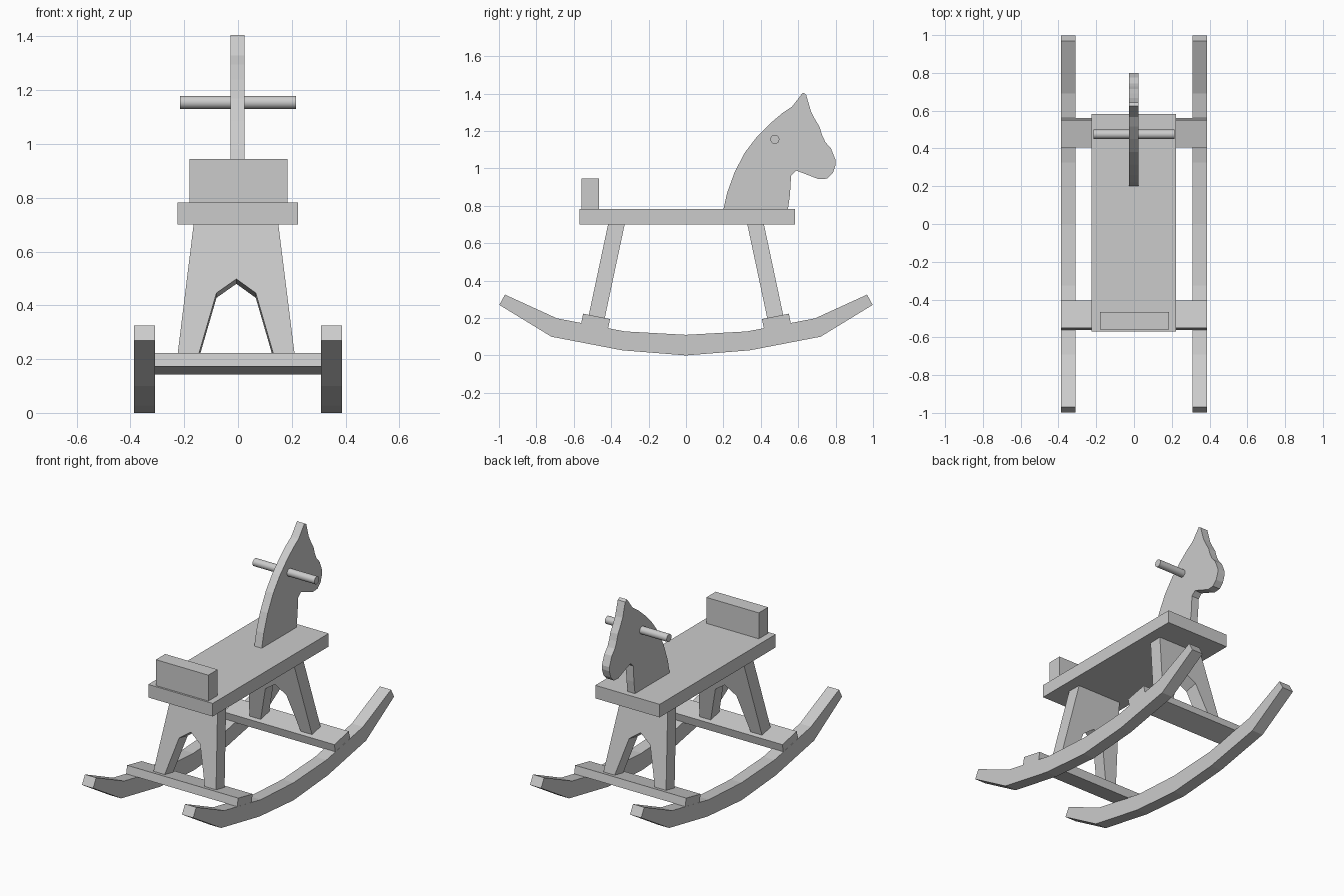
import bpy, bmesh, math
from mathutils import Vector

if "Cube" in bpy.data.objects:
    bpy.data.objects.remove(bpy.data.objects["Cube"])


def prism(name, points, offset):
    """Solid made by sweeping a closed outline along an offset."""
    bm = bmesh.new()
    face = bm.faces.new([bm.verts.new(p) for p in points])
    swept = bmesh.ops.extrude_face_region(bm, geom=[face])["geom"]
    bmesh.ops.translate(bm, vec=Vector(offset),
                        verts=[g for g in swept if isinstance(g, bmesh.types.BMVert)])
    bmesh.ops.recalc_face_normals(bm, faces=bm.faces)
    mesh = bpy.data.meshes.new(name)
    bm.to_mesh(mesh)
    bm.free()
    obj = bpy.data.objects.new(name, mesh)
    bpy.context.collection.objects.link(obj)
    return obj


def side_prism(name, profile, x0, x1):
    """Side outline (y, z) extruded across x."""
    return prism(name, [(x0, y, z) for y, z in profile], (x1 - x0, 0, 0))


def box(name, x0, x1, y0, y1, z0, z1):
    return side_prism(name, [(y0, z0), (y1, z0), (y1, z1), (y0, z1)], x0, x1)


# Rockers: half outlines mirrored in y
lower = [(0.34, 0.027), (0.72, 0.10), (0.998, 0.27)]
upper = [(0.968, 0.325), (0.69, 0.198), (0.326, 0.128)]
half = [(0, 0)] + lower + upper + [(0, 0.11)]
rocker = half + [(-y, z) for y, z in reversed(half[1:-1])]
side_prism("left_rocker", rocker, -0.387, -0.309)
side_prism("right_rocker", rocker, 0.309, 0.387)

# Crossbars and splayed, arched leg panels at each end
bar = [(-0.55, 0.223), (-0.406, 0.194), (-0.417, 0.142), (-0.56, 0.173)]
leg = [(-0.225, 0.215), (-0.147, 0.215), (-0.08, 0.446), (-0.006, 0.498),
       (0.066, 0.446), (0.133, 0.215), (0.211, 0.215), (0.147, 0.725), (-0.162, 0.725)]
for end, s in (("front", 1), ("rear", -1)):
    side_prism(end + "_crossbar", [(s * y, z) for y, z in bar], -0.386, 0.386)
    prism(end + "_leg",
          [(x, s * (-0.519 + (z - 0.219) * 0.2125), z) for x, z in leg],
          (0, s * 0.085, -0.018))

# Seat and backrest
box("seat", -0.225, 0.223, -0.57, 0.583, 0.70, 0.782)
box("backrest", -0.181, 0.184, -0.558, -0.465, 0.78, 0.945)

# Flat cut-out horse head
head = [(0.20, 0.78), (0.22, 0.87), (0.26, 0.98), (0.315, 1.085), (0.38, 1.17),
        (0.45, 1.24), (0.515, 1.295), (0.567, 1.33), (0.625, 1.405), (0.642, 1.395),
        (0.668, 1.305), (0.69, 1.262), (0.715, 1.22), (0.727, 1.18), (0.745, 1.14),
        (0.775, 1.107), (0.80, 1.045), (0.80, 1.02), (0.785, 0.975), (0.755, 0.945),
        (0.71, 0.942), (0.59, 0.988), (0.562, 0.962), (0.556, 0.86), (0.545, 0.78)]
side_prism("horse_head", head, -0.027, 0.025)

# Round handle through the head
bpy.ops.mesh.primitive_cylinder_add(vertices=32, radius=0.024, depth=0.43,
                                    location=(0, 0.475, 1.155),
                                    rotation=(0, math.pi / 2, 0))
bpy.context.object.name = "handle"
bpy.ops.object.shade_smooth_by_angle()
